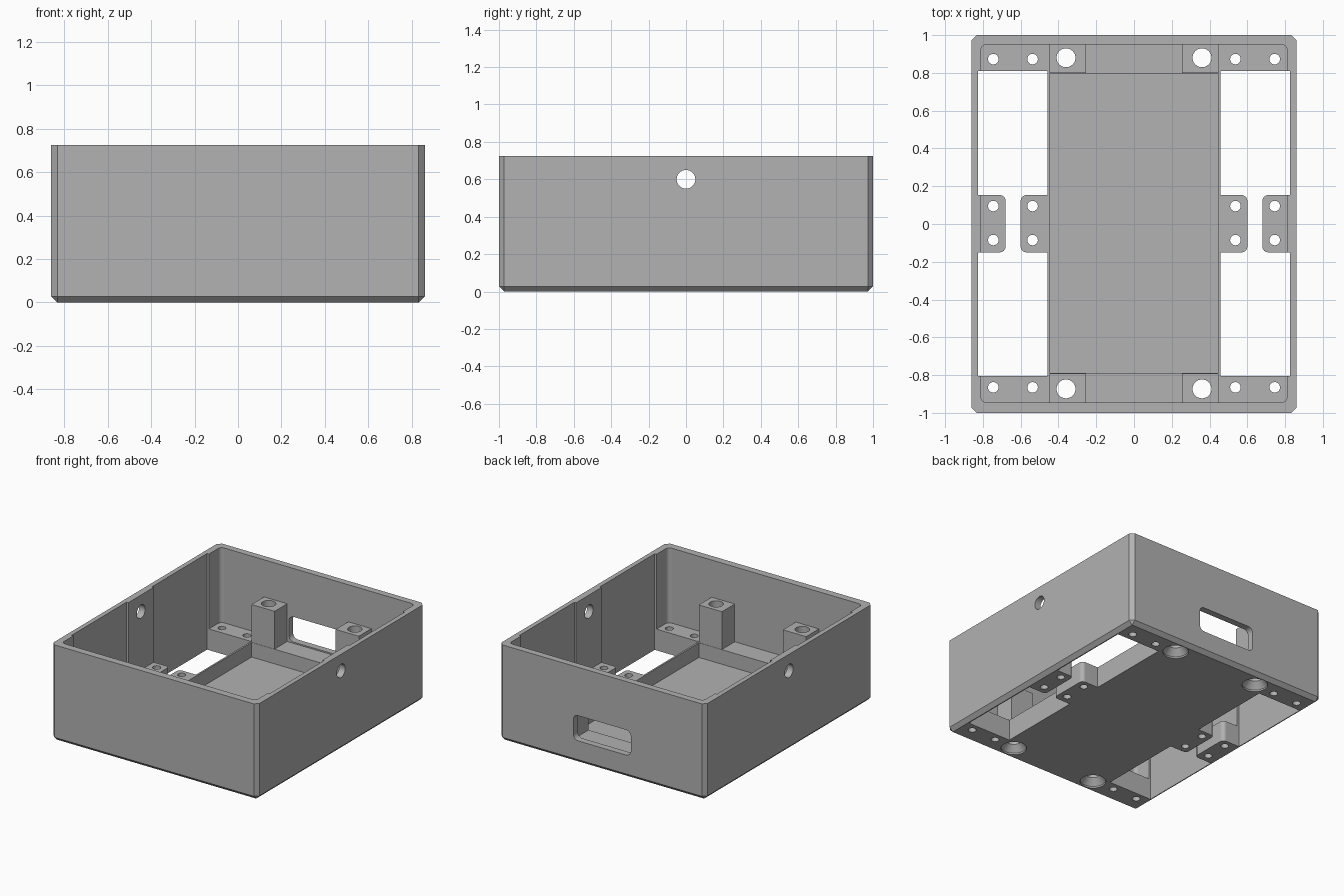
import bpy
import bmesh
import math
from mathutils import Vector

if "Cube" in bpy.data.objects:
    bpy.data.objects.remove(bpy.data.objects["Cube"])

grey = bpy.data.materials.new("plain grey")
grey.diffuse_color = (0.445, 0.445, 0.445, 1)
grey.use_nodes = True
grey.node_tree.nodes["Principled BSDF"].inputs["Base Color"].default_value = grey.diffuse_color


def new_object(name, bm):
    bmesh.ops.recalc_face_normals(bm, faces=bm.faces[:])
    mesh = bpy.data.meshes.new(name)
    bm.to_mesh(mesh)
    bm.free()
    obj = bpy.data.objects.new(name, mesh)
    mesh.materials.append(grey)
    bpy.context.collection.objects.link(obj)
    return obj


def rounded(points):
    """Outline from (x, y, radius) corners, filleted where radius > 0."""
    out = []
    for i, (x, y, r) in enumerate(points):
        p = Vector((x, y))
        if r == 0:
            out.append(p)
            continue
        a = (Vector(points[i - 1][:2]) - p).normalized()
        b = (Vector(points[(i + 1) % len(points)][:2]) - p).normalized()
        for k in range(7):
            t = k / 6 * math.pi / 2
            out.append(p + a * r * (1 - math.sin(t)) + b * r * (1 - math.cos(t)))
    return out


def rect(x0, x1, y0, y1, r=0):
    return [(x0, y0, r), (x1, y0, r), (x1, y1, r), (x0, y1, r)]


def prism(name, points, lo, hi, axis="z"):
    """Extrude an outline along z, or along y with the outline in x and z."""
    bm = bmesh.new()
    rings = []
    for h in (lo, hi):
        rings.append([bm.verts.new((p.x, p.y, h) if axis == "z" else (p.x, h, p.y))
                      for p in rounded(points)])
    n = len(rings[0])
    bm.faces.new(rings[0][::-1])
    bm.faces.new(rings[1])
    for i in range(n):
        j = (i + 1) % n
        bm.faces.new((rings[0][i], rings[0][j], rings[1][j], rings[1][i]))
    return new_object(name, bm)


def lathe(name, x, y, profile, segments=32):
    """Turned solid from (radius, z) pairs, standing at x, y."""
    bm = bmesh.new()
    rings = [[bm.verts.new((x + r * math.cos(2 * math.pi * k / segments),
                            y + r * math.sin(2 * math.pi * k / segments), z))
              for k in range(segments)] for r, z in profile]
    bm.faces.new(rings[0][::-1])
    bm.faces.new(rings[-1])
    for a, b in zip(rings, rings[1:]):
        for k in range(segments):
            j = (k + 1) % segments
            bm.faces.new((a[k], a[j], b[j], b[k]))
    return new_object(name, bm)


def combine(target, tool, operation="DIFFERENCE"):
    tool.hide_render = True
    mod = target.modifiers.new("shape", "BOOLEAN")
    mod.operation = operation
    mod.solver = "EXACT"
    mod.object = tool
    bpy.context.view_layer.objects.active = target
    bpy.ops.object.modifier_apply(modifier=mod.name)
    bpy.data.objects.remove(tool)


# Outer block with chamfered upright corners and bottom edges
bm = bmesh.new()
bmesh.ops.create_cube(bm, size=1)
for v in bm.verts:
    v.co = (v.co.x * 1.72, v.co.y * 2, (v.co.z + 0.5) * 0.725)
edges = [e for e in bm.edges if min(v.co.z for v in e.verts) < 0.01]
bmesh.ops.bevel(bm, geom=edges, offset=0.028, segments=1, affect="EDGES")
case = new_object("open_case", bm)

# Main cavity down to the mounting ledges, then the sunken tray
combine(case, prism("cavity", rect(-0.81, 0.81, -0.945, 0.95, 0.03), 0.16, 1))
combine(case, prism("tray", rect(-0.445, 0.445, -0.79, 0.798), 0.05, 0.9))

# Side openings, leaving pairs of rounded screw tabs in the middle
for s in (-1, 1):
    shape = [(0.458, -0.805, 0), (0.825, -0.805, 0), (0.825, -0.15, 0),
             (0.68, -0.15, 0.03), (0.68, 0.153, 0.03), (0.825, 0.153, 0),
             (0.825, 0.81, 0), (0.458, 0.81, 0), (0.458, 0.153, 0),
             (0.60, 0.153, 0.03), (0.60, -0.15, 0.03), (0.458, -0.15, 0)]
    combine(case, prism("side_opening", [(s * x, y, r) for x, y, r in shape], -0.2, 0.95))

# Corner posts
for sx in (-1, 1):
    for sy in (-1, 1):
        inner = 0.8 if sy > 0 else 0.792
        shape = [(0.255, inner, 0), (0.448, inner, 0), (0.448, 0.97, 0), (0.255, 0.97, 0)]
        post = prism("post", [(sx * x, sy * y, r) for x, y, r in shape], 0.03, 0.445)
        combine(case, post, "UNION")

# Countersunk bores through the posts
for sx in (-1, 1):
    for y in (-0.873, 0.88):
        combine(case, lathe("bore", sx * 0.36, y,
                            [(0.09, -0.05), (0.09, 0.012), (0.05, 0.06), (0.05, 0.6)]))

# Small screw holes in the ledges and tabs
for x in (-0.745, -0.537, 0.537, 0.745):
    for y in (-0.865, -0.085, 0.095, 0.873):
        combine(case, lathe("screw_hole", x, y, [(0.028, -0.1), (0.028, 0.3)], 24))

# Round hole through both side walls
side_hole = lathe("side_hole", 0, 0, [(0.05, -1), (0.05, 1)])
for v in side_hole.data.vertices:
    v.co = (v.co.z, v.co.y, 0.6 - v.co.x)
combine(case, side_hole)

# Rounded slot in the back wall
combine(case, prism("slot", rect(-0.24, 0.24, 0.17, 0.36, 0.04), 0.9, 1.1, "y"))

# Smooth only the curved walls
bpy.ops.object.select_all(action="DESELECT")
case.select_set(True)
bpy.context.view_layer.objects.active = case
bpy.ops.object.shade_smooth_by_angle(angle=math.radians(20))
case.modifiers.new("even_normals", "WEIGHTED_NORMAL").keep_sharp = True
